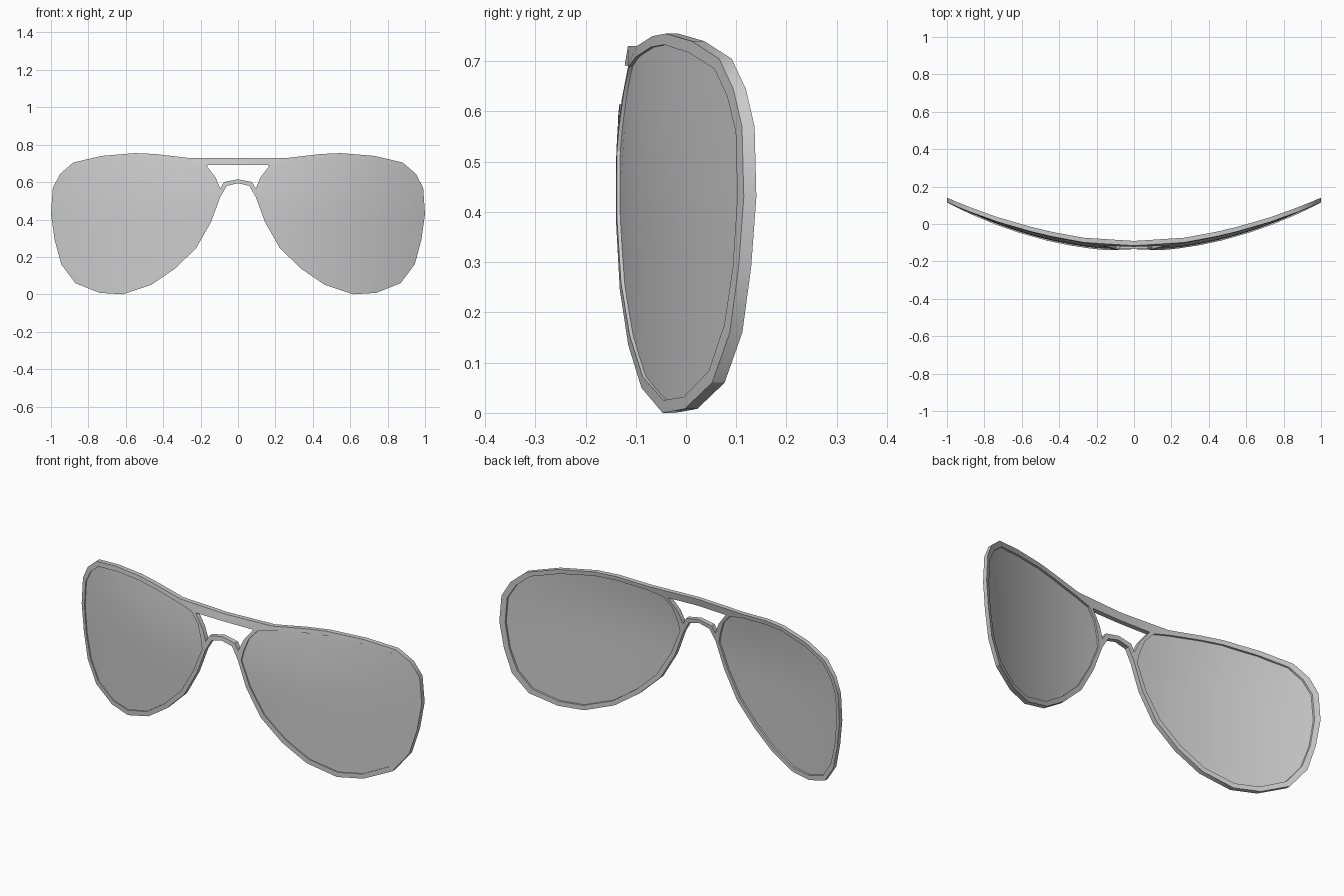
import bpy, bmesh
from mathutils import Vector

if "Cube" in bpy.data.objects:
    bpy.data.objects.remove(bpy.data.objects["Cube"])

# rim outline (outer, inner pairs) of the +x side, as (x, z)
OUTER = [(.27, .73), (.44, .75), (.55, .755), (.73, .74), (.88, .705), (.95, .645),
         (.99, .57), (1, .43), (.98, .29), (.945, .16), (.87, .06), (.74, .008),
         (.615, 0), (.465, .05), (.34, .135), (.225, .245), (.145, .385),
         (.095, .52), (.095, .565), (.12, .625), (.17, .69)]
INNER = [(.28, .708), (.44, .728), (.55, .733), (.72, .717), (.86, .685), (.925, .63),
         (.965, .56), (.975, .43), (.957, .29), (.922, .175), (.855, .083), (.735, .032),
         (.62, .025), (.475, .072), (.355, .155), (.245, .26), (.167, .39),
         (.115, .52), (.125, .57), (.15, .64), (.195, .69)]


def bend(x, z):
    """Wrap-around curve of the front, leaning back at the brow."""
    lift = max(0, (z - .4) / .35) ** 2 * .033 * (1 - .8 * x * x)
    return -.145 + .26 * x * x + lift


def build(name, faces, y0, y1, cuts=(), angle=30):
    """Flat (x, z) polygons -> mirrored, bent and thickened part."""
    bm = bmesh.new()
    for f in faces:
        bm.faces.new([bm.verts.new((x, 0, z)) for x, z in f])
    for s in cuts:
        bmesh.ops.bisect_plane(bm, geom=bm.verts[:] + bm.edges[:] + bm.faces[:],
                               plane_co=Vector(s[0]), plane_no=Vector(s[1]))
    geo = bmesh.ops.duplicate(bm, geom=bm.verts[:] + bm.edges[:] + bm.faces[:])["geom"]
    for v in geo:
        if isinstance(v, bmesh.types.BMVert):
            v.co.x *= -1
    bmesh.ops.remove_doubles(bm, verts=bm.verts, dist=1e-4)
    for v in bm.verts:
        v.co.y = bend(v.co.x, v.co.z) + y0
    bmesh.ops.recalc_face_normals(bm, faces=bm.faces)
    ext = bmesh.ops.extrude_face_region(bm, geom=bm.faces[:], use_keep_orig=True)["geom"]
    for v in ext:
        if isinstance(v, bmesh.types.BMVert):
            v.co.y += y1 - y0
    bmesh.ops.recalc_face_normals(bm, faces=bm.faces)
    me = bpy.data.meshes.new(name)
    bm.to_mesh(me)
    bm.free()
    ob = bpy.data.objects.new(name, me)
    bpy.context.collection.objects.link(ob)
    bpy.ops.object.select_all(action='DESELECT')
    ob.select_set(True)
    bpy.context.view_layer.objects.active = ob
    bpy.ops.object.shade_smooth_by_angle(angle=angle * 3.14159 / 180)
    return ob


# frame: two rims, brow bar and nose bridge in one piece
n = len(OUTER)
frame = [[OUTER[i], OUTER[(i + 1) % n], INNER[(i + 1) % n], INNER[i]] for i in range(n)]
frame.append([(0, .73), (.27, .73), (.17, .69), (0, .692)])
frame.append([(.095, .565), (.095, .52), (.06, .58), (.075, .6)])
frame.append([(.075, .6), (.06, .58), (0, .594), (0, .615)])
build("frame", frame, 0, .025)

# lenses: thin curved sheets inside the rims
cuts = [((i * .06, 0, 0), (1, 0, 0)) for i in range(2, 17)]
cuts += [((0, 0, i * .08), (0, 0, 1)) for i in range(1, 10)]
build("lenses", [INNER], .007, .015, cuts)
